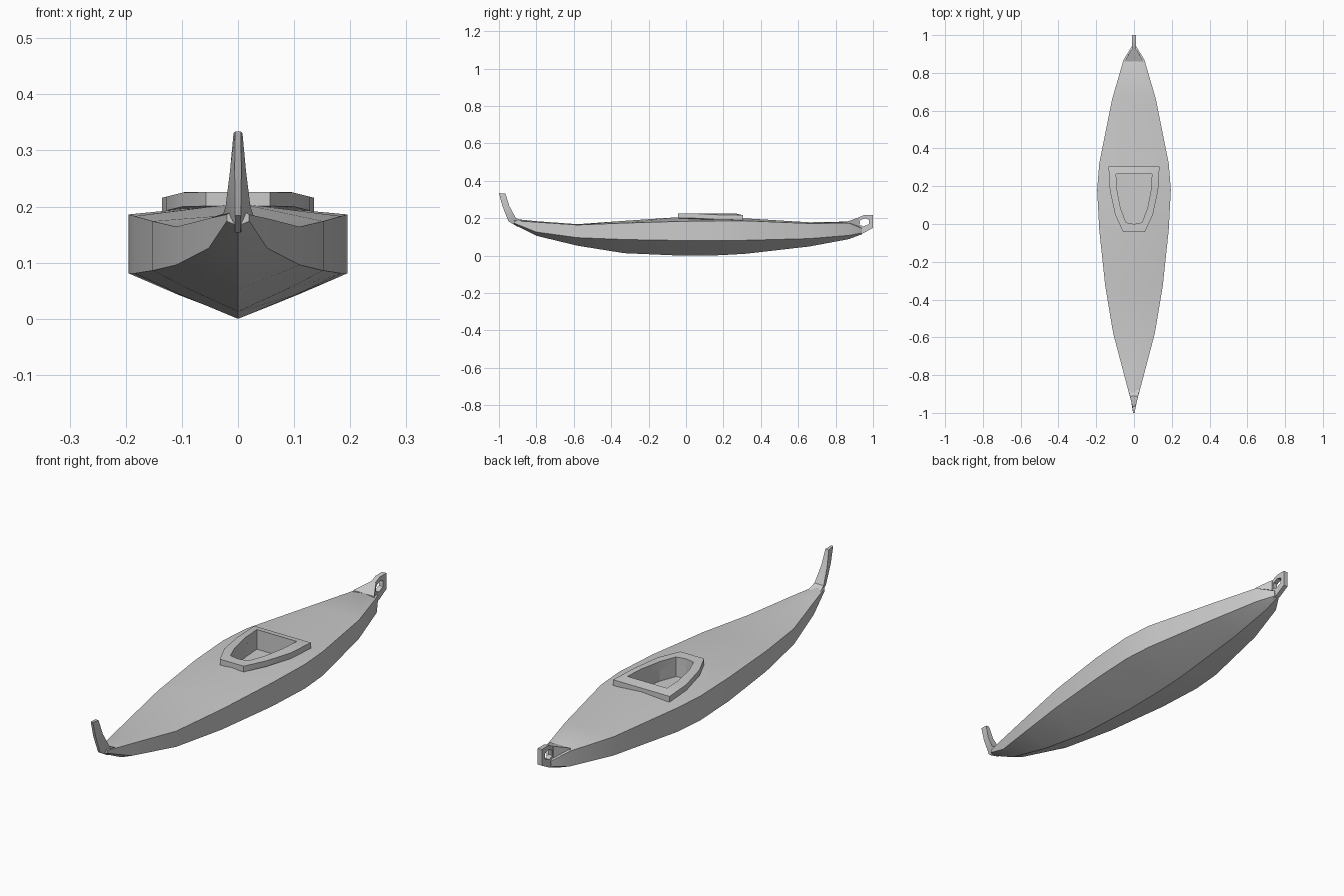
import bpy, bmesh

if "Cube" in bpy.data.objects:
    bpy.data.objects.remove(bpy.data.objects["Cube"])

def make(name, bm, angle=0.5):
    bmesh.ops.recalc_face_normals(bm, faces=bm.faces)
    me = bpy.data.meshes.new(name)
    bm.to_mesh(me)
    bm.free()
    ob = bpy.data.objects.new(name, me)
    bpy.context.collection.objects.link(ob)
    bpy.ops.object.select_all(action='DESELECT')
    ob.select_set(True)
    bpy.context.view_layer.objects.active = ob
    if angle:
        bpy.ops.object.shade_smooth_by_angle(angle=angle)
    return ob

def loft(name, rings, caps=True, closed=False, angle=0.5):
    """Skin a list of equal-length closed rings of points."""
    bm = bmesh.new()
    vs = [[bm.verts.new(p) for p in r] for r in rings]
    pairs = list(zip(vs, vs[1:])) + ([(vs[-1], vs[0])] if closed else [])
    for a, b in pairs:
        n = len(a)
        for i in range(n):
            j = (i + 1) % n
            bm.faces.new((a[i], a[j], b[j], b[i]))
    if caps:
        bm.faces.new(vs[0])
        bm.faces.new(vs[-1])
    return make(name, bm, angle)

def mirrored(half):
    """Half outline from centre front to back edge -> closed outline."""
    return half + [(-x, y) for x, y in reversed(half) if x > 0]

# Hull stations: y, half width, keel z, chine z, sheer z, deck ridge z
stations = [
    (-0.92, 0.020, 0.170, 0.178, 0.190, 0.200),
    (-0.80, 0.052, 0.110, 0.130, 0.183, 0.188),
    (-0.58, 0.110, 0.057, 0.100, 0.168, 0.172),
    (-0.33, 0.152, 0.017, 0.090, 0.178, 0.190),
    (-0.03, 0.184, 0.004, 0.085, 0.187, 0.210),
    (0.18, 0.195, 0.006, 0.085, 0.190, 0.208),
    (0.32, 0.184, 0.014, 0.086, 0.190, 0.203),
    (0.66, 0.116, 0.053, 0.095, 0.176, 0.182),
    (0.87, 0.055, 0.092, 0.112, 0.178, 0.186),
    (0.94, 0.012, 0.118, 0.125, 0.150, 0.155),
]
rings = [[(0, y, k), (w * .55, y, k + (c - k) * .52), (w, y, c), (w, y, s), (0, y, d),
          (-w, y, s), (-w, y, c), (-w * .55, y, k + (c - k) * .52)]
         for y, w, k, c, s, d in stations]
hull = loft("hull", rings, angle=0.6)

# Cockpit opening, cut into the hull
inner = mirrored([(0, 0.0), (0.042, 0.008), (0.07, 0.08), (0.09, 0.18), (0.095, 0.265)])
outer = mirrored([(0, -0.043), (0.057, -0.043), (0.1, 0.05), (0.128, 0.18), (0.135, 0.305)])
cutter = loft("cockpit_cutter", [[(x, y, z) for x, y in inner] for z in (0.145, 0.3)], angle=0)
cutter.hide_render = True
mod = hull.modifiers.new("cockpit", 'BOOLEAN')
mod.object = cutter
mod.operation = 'DIFFERENCE'
mod.solver = 'EXACT'
bpy.context.view_layer.objects.active = hull
bpy.ops.object.modifier_apply(modifier=mod.name)
bpy.data.objects.remove(cutter)

# Raised coaming, slightly arched across the width
def arch(x):
    return 0.23 - max(0, abs(x) - 0.095) * 0.25
loft("cockpit_rim", [
    [(x, y, arch(x) - 0.025) for x, y in outer],
    [(x, y, arch(x)) for x, y in outer],
    [(x, y, arch(x)) for x, y in inner],
    [(x, y, arch(x) - 0.035) for x, y in inner],
], caps=False, closed=True)

# Upswept bow horn: front y, z, half width, then back y, z, half width
horn = [
    (-0.90, 0.158, 0.004, -0.86, 0.180, 0.030),
    (-0.95, 0.188, 0.005, -0.91, 0.205, 0.022),
    (-0.982, 0.270, 0.006, -0.945, 0.270, 0.014),
    (-1.00, 0.338, 0.005, -0.965, 0.335, 0.008),
]
loft("bow_horn", [[(-a, y, z), (a, y, z), (b, v, w), (-b, v, w)]
                  for y, z, a, v, w, b in horn])

# Stern fairing sweeping up into the grab loop
loft("stern_fairing", [[(-w, y, s), (w, y, s), (b, y, t), (-b, y, t)] for y, s, w, t, b in
     [(0.86, 0.13, 0.05, 0.185, 0.05), (0.895, 0.14, 0.03, 0.198, 0.03),
      (0.925, 0.15, 0.013, 0.208, 0.013)]])

# Stern grab loop: thin plate with a hole through it
plate = [(0.90, 0.108), (0.95, 0.125), (1.0, 0.152), (1.0, 0.222), (0.955, 0.222), (0.90, 0.198)]
hole = [(0.928, 0.168), (0.95, 0.160), (0.977, 0.172), (0.98, 0.195), (0.958, 0.204), (0.932, 0.193)]
t = 0.010
loft("stern_grab_loop", [[(x, y, z) for y, z in p] for x, p in
     [(-t, plate), (t, plate), (t, hole), (-t, hole)]], caps=False, closed=True)

# Rest the keel on the ground
for ob in bpy.context.collection.objects:
    ob.location.z = -0.004
